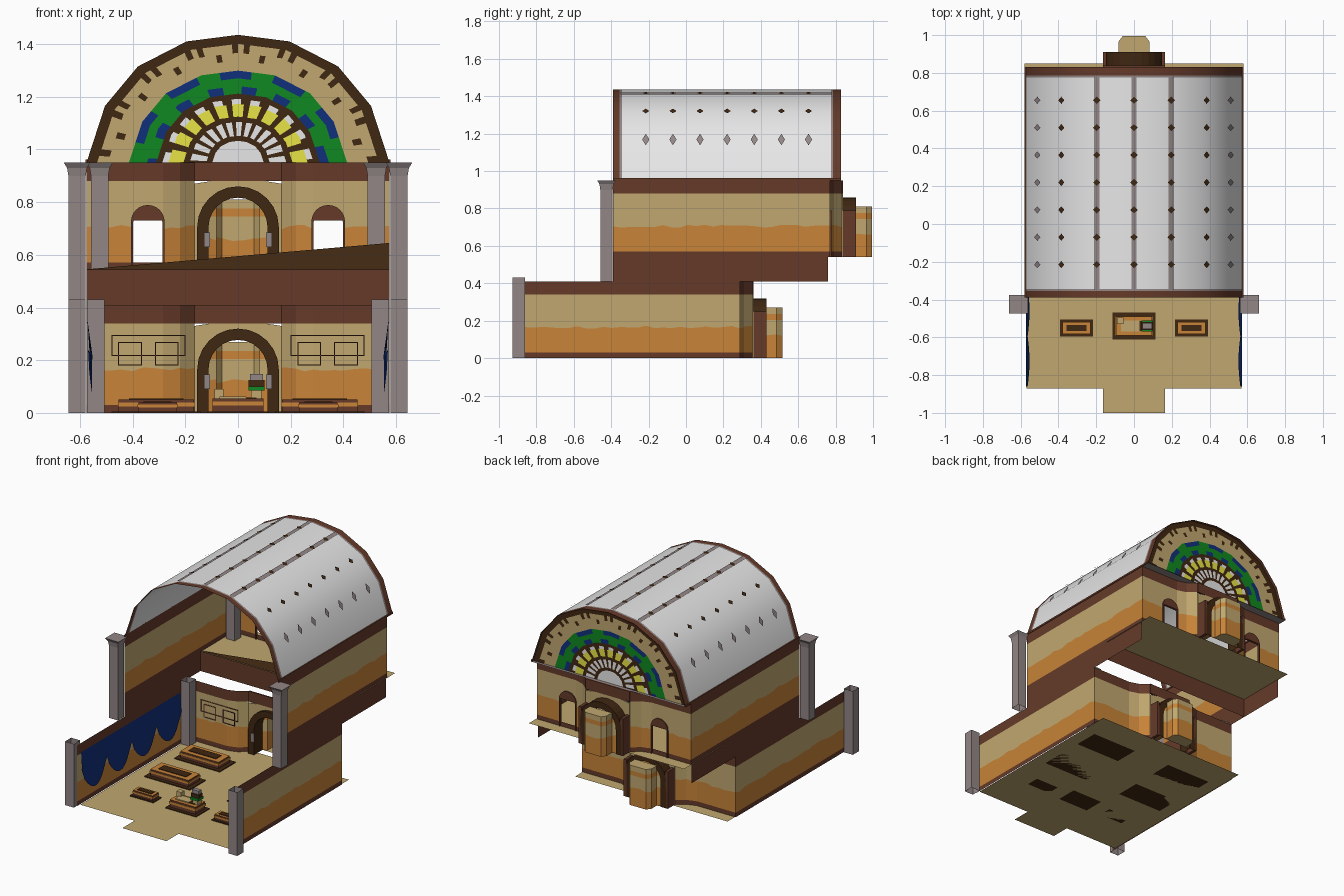
import bpy, math, random
from mathutils import Vector

if "Cube" in bpy.data.objects:
    bpy.data.objects.remove(bpy.data.objects["Cube"])

random.seed(4)
COL = {"tan": (.53, .39, .16), "orange": (.58, .23, .04), "brown": (.13, .042, .022),
       "dark_brown": (.05, .02, .006), "white": (.86, .86, .86), "stone_grey": (.29, .24, .24),
       "blue": (.005, .03, .2), "green": (.005, .25, .015), "yellow": (.8, .78, .06)}
NAMES = list(COL)
MATS = []
for n, c in COL.items():
    m = bpy.data.materials.new(n)
    m.diffuse_color = (*c, 1)
    m.use_nodes = True
    m.node_tree.nodes["Principled BSDF"].inputs["Base Color"].default_value = m.diffuse_color
    MATS.append(m)


def build(name, verts, faces, cols, smooth=False):
    """cols is one colour name or one per face"""
    if isinstance(cols, str):
        cols = [cols] * len(faces)
    used = sorted(set(cols))
    me = bpy.data.meshes.new(name)
    me.from_pydata(verts, [], faces)
    for u in used:
        me.materials.append(MATS[NAMES.index(u)])
    for p, c in zip(me.polygons, cols):
        p.material_index = used.index(c)
        p.use_smooth = smooth
    ob = bpy.data.objects.new(name, me)
    bpy.context.collection.objects.link(ob)
    return ob


def box(name, x0, x1, y0, y1, z0, z1, col, top=None):
    v = [(x, y, z) for z in (z0, z1) for x, y in ((x0, y0), (x1, y0), (x1, y1), (x0, y1))]
    f = [(3, 2, 1, 0), (4, 5, 6, 7)] + [(i, (i + 1) % 4, (i + 1) % 4 + 4, i + 4) for i in range(4)]
    return build(name, v, f, [col, top or col] + [col] * 4)


def wall(name, path, levels, cols, wavy=1, hole=None):
    """Banded wall on a plan path; level number `wavy` gets a ragged edge."""
    pts = [path[0]]
    for a, b in zip(path, path[1:]):
        n = max(1, round(math.dist(a, b) / .045))
        pts += [(a[0] + (b[0] - a[0]) * k / n, a[1] + (b[1] - a[1]) * k / n) for k in range(1, n + 1)]
    L, v, f, c = len(levels), [], [], []
    for x, y in pts:
        for k, z in enumerate(levels):
            v.append((x, y, z + (random.uniform(-.008, .008) if k == wavy else 0)))
    for i in range(len(pts) - 1):
        mx = abs(pts[i][0] + pts[i + 1][0]) / 2
        for k in range(L - 1):
            if hole and hole[0] < mx < hole[1] and hole[2] < (levels[k] + levels[k + 1]) / 2 < hole[3]:
                continue
            f.append((i * L + k, (i + 1) * L + k, (i + 1) * L + k + 1, i * L + k + 1))
            c.append(cols[k])
    return build(name, v, f, c)


def arch(r, spring, z0, n=12):
    return [(-r, z0)] + [(-r * math.cos(math.pi * k / n), spring + r * math.sin(math.pi * k / n))
                         for k in range(n + 1)] + [(r, z0)]


def arch_frame(name, inner, outer, cx, y0, y1, col):
    """Solid band between two matching arch outlines."""
    v, f, n = [], [], len(inner)
    for i, o in zip(inner, outer):
        v += [(cx + i[0], y0, i[1]), (cx + o[0], y0, o[1]), (cx + o[0], y1, o[1]), (cx + i[0], y1, i[1])]
    for i in range(n - 1):
        for k in range(4):
            f.append((i * 4 + k, i * 4 + (k + 1) % 4, i * 4 + 4 + (k + 1) % 4, i * 4 + 4 + k))
    return build(name, v, f, col)


def pillar(name, x, y, z0, z1, flare):
    rings = [(.033, z0), (.033, z1 - .05), (.038, z1 - .02), (.05, z1)] if flare else [(.033, z0), (.033, z1)]
    v = [(x + sx * h, y + sy * h, z) for h, z in rings for sx, sy in ((-1, -1), (1, -1), (1, 1), (-1, 1))]
    f = [(r * 4 + k, r * 4 + (k + 1) % 4, r * 4 + 4 + (k + 1) % 4, r * 4 + 4 + k)
         for r in range(len(rings) - 1) for k in range(4)]
    if flare:
        e = len(v)
        f.append((e - 4, e - 3, e - 2, e - 1))
    build(name, v, f, "stone_grey")


BANDS = ["brown", "orange", "tan", "tan", "brown"]
LV = [0, .03, .165, .19, .34, .41]


# Walls, doorway and entrance bay, shared by both storeys
def storey(tag, y_front, dy, dz, windows):
    lv = [z + dz for z in LV]
    back = .29 + dy
    for s, side in ((-1, "left"), (1, "right")):
        wall(f"{tag}_{side}_wall", [(s * .575, y_front), (s * .575, back)], lv, BANDS, 2)
        wall(f"{tag}_{side}_back_wall",
             [(s * .575, back), (s * .4, back), (s * .285, back), (s * .22, back + .02), (s * .165, back + .065)],
             lv, BANDS, 2, (.285, .4, dz + .03, dz + .19) if windows else None)
        if windows:
            o = arch(.064, dz + .185, dz)
            i = [(x * .87, min(z, dz + .19)) for x, z in o]
            arch_frame(f"{side}_window_frame", i, o, s * .3425, back - .008, back + .008, "brown")
        else:
            # framed wall panels
            for k, (a, b, z0, z1) in enumerate(((.2, .48, .215, .295), (.225, .315, .18, .27), (.365, .455, .18, .27))):
                t = .004
                for n, e in enumerate(((a, b, z0, z0 + t), (a, b, z1 - t, z1), (a, a + t, z0, z1), (b - t, b, z0, z1))):
                    xs = sorted((s * e[0], s * e[1]))
                    box(f"{side}_panel_{k}_{n}", *xs, back - .006, back - .002, e[2], e[3], "brown")
    # arched doorway with its surrounding wall
    y = back + .04
    outer = arch(.155, dz + .165, dz)
    arch_frame(f"{tag}_door_arch", arch(.112, dz + .165, dz), outer, 0, y, y + .1, "dark_brown")
    rect = []
    for x, z in outer:
        q = max(abs(x) / .165, (z - dz - .165) / .175)
        rect.append((x / q, dz + .165 + (z - dz - .165) / q) if z > dz + .165 else (math.copysign(.165, x), z))
    arch_frame(f"{tag}_door_wall", outer, rect, 0, y + .02, y + .03, "tan")
    box(f"{tag}_door_lintel", -.165, .165, y + .02, y + .03, dz + .34, dz + .41, "brown")
    for s in (-1, 1):
        box(f"{tag}_door_jamb", min(s * .165, s * .145), max(s * .165, s * .145), y + .03, y + .1, dz, dz + .25, "brown")
        box(f"{tag}_door_plaque", s * .118 - .012, s * .118 + .012, y - .006, y, dz + .09, dz + .145, "stone_grey")
    bay = [(-.112, y + .09), (-.082, y + .1), (-.082, y + .155), (-.06, y + .185),
           (.06, y + .185), (.082, y + .155), (.082, y + .1), (.112, y + .09)]
    wall(f"{tag}_entrance_bay", bay, [dz, dz + .12, dz + .205, dz + .235, dz + .27], ["orange", "tan", "orange", "tan"])
    build(f"{tag}_bay_roof", [(x, yy, dz + .27) for x, yy in bay[1:-1]], [range(6)], "tan")
    build(f"{tag}_bay_floor", [(x, yy, dz + .001) for x, yy in bay], [range(8)], "tan")


storey("lower", -.9, 0, 0, False)
storey("upper", -.39, .48, .54, True)

# Floors, balcony and skirts
build("lower_floor", [(-.165, -1, 0), (.165, -1, 0), (.165, -.87, 0), (.57, -.87, 0), (.57, .37, 0),
                      (-.57, .37, 0), (-.57, -.87, 0), (-.165, -.87, 0)], [range(8)], "tan")
build("balcony_floor", [(-.58, .42, .54), (.58, .42, .54), (.58, .85, .54), (-.58, .85, .54)], [range(4)], "tan")
build("balcony_fascia", [(-.575, .42, .41), (.575, .42, .41), (.575, .42, .545), (-.575, .42, .545)], [range(4)], "brown")
build("balcony_slope", [(-.575, .425, .545), (.575, .425, .545), (.575, .5, .645)], [range(3)], "dark_brown")
for s in (-1, 1):
    build("side_skirt", [(s * .575, -.39, .41), (s * .575, .76, .41), (s * .575, .76, .54), (s * .575, -.39, .54)],
          [range(4)], "brown")
    pillar("front_pillar_lower", s * .611, -.895, 0, .43, False)
    pillar("inner_pillar_lower", s * .54, .24, 0, .43, False)
    pillar("front_pillar_upper", s * .611, -.425, .41, .95, True)
    pillar("inner_pillar_upper", s * .525, .7, .54, .95, True)

# Barrel vault
HALF = [(.575, .95), (.505, 1.165), (.38, 1.315), (.195, 1.41)]
PROF = HALF + [(0, 1.435)] + [(-x, z) for x, z in reversed(HALF)]
ys = [-.39, -.355, -.343, .775, .787, .83]
v = [(x, y, z) for x, z in PROF for y in ys]
f, c = [], []
for i in range(8):
    for k in range(5):
        f.append((i * 6 + k, i * 6 + k + 1, i * 6 + k + 7, i * 6 + k + 6))
        c.append(("brown", "stone_grey", "white", "stone_grey", "brown")[k])
build("barrel_vault", v, f, c, True)

# Vault ribs and diamond ornaments
for i, (x, z) in enumerate(PROF):
    a, b = PROF[max(i - 1, 0)], PROF[min(i + 1, 8)]
    t = Vector((b[0] - a[0], 0, b[1] - a[1])).normalized()
    nrm = Vector((-t.z, 0, t.x))
    if nrm.dot(Vector((x, 0, z - .95))) < 0:
        nrm = -nrm
    p = Vector((x, 0, z)) + nrm * .005
    if i in (0, 8):
        box("eave_strip", x - .004, x + .004, -.39, .83, .95, .962, "brown")
        continue
    if i in (3, 4, 5):
        w = t * .014
        build("vault_rib", [p - w + Vector((0, -.35, 0)), p + w + Vector((0, -.35, 0)),
                            p + w + Vector((0, .78, 0)), p - w + Vector((0, .78, 0))], [range(4)], "stone_grey")
    h = .035 if i in (1, 7) else .02
    q = p + nrm * .003
    for k in range(7):
        y = Vector((0, -.215 + .145 * k, 0))
        build("vault_diamond", [q + y - t * h, q + y + Vector((0, .019, 0)), q + y + t * h, q + y - Vector((0, .019, 0))],
              [range(4)], "stone_grey" if i in (1, 7) else "dark_brown")

# Rose pattern closing the back of the vault
SUB = 8
ring = [((PROF[i][0] * (SUB - k) + PROF[i + 1][0] * k) / SUB, (PROF[i][1] * (SUB - k) + PROF[i + 1][1] * k) / SUB)
        for i in range(8) for k in range(SUB)] + [PROF[8]]
US = [0, .17, .21, .25, .32, .36, .46, .5, .54, .6, .66, .72, .8, .86, .93, 1]


def rose(k, j):
    if k == 0: return "white"
    if k in (1, 4, 7): return "dark_brown"
    if k in (2, 3): return "white" if j % 5 < 3 else "dark_brown"
    if k == 5: return "yellow" if j % 6 < 4 else "dark_brown"
    if k == 6: return "white" if j % 6 in (1, 2, 3) else "dark_brown"
    if k == 8: return "blue" if j % 9 < 4 else "green"
    if k == 9: return "green"
    if k == 10: return "green" if j % 12 < 5 else "blue"
    if k == 12: return "dark_brown" if j % 8 == 3 else "tan"
    if k == 13: return "dark_brown" if j % 8 in (0, 6) else "tan"
    return "dark_brown" if k == 14 else "tan"


N = len(ring)
v = [(x * u, .81, .95 + (z - .95) * u) for u in US for x, z in ring]
f, c = [], []
for k in range(len(US) - 1):
    for j in range(N - 1):
        a = k * N + j
        f.append((a + 1, a + N + 1, a + N) if k == 0 else (a, a + 1, a + N + 1, a + N))
        if k == 0:
            f[-1] = (0, a + N + 1, a + N)
        c.append(rose(k, j))
build("rose_gable", v, f, c)
build("gable_soffit", [(-.575, .77, .95), (.575, .77, .95), (.575, .83, .95), (-.575, .83, .95)], [range(4)], "stone_grey")

# Scalloped curtains along the lower side walls
for s in (-1, 1):
    for k in range(4):
        y0 = -.86 + .265 * k
        v, f = [], []
        for j in range(11):
            w = math.sin(math.pi * j / 10)
            for z, d in ((.35, .004), (.22, .012 + .01 * w), (.24 - .16 * w ** .6, .006 + .014 * w)):
                v.append((s * (.575 - d), y0 + .0265 * j, z))
        for j in range(10):
            f += [(j * 3 + r, j * 3 + 3 + r, j * 3 + 4 + r, j * 3 + 1 + r) for r in (0, 1)]
        build("curtain", v, f, "blue", True)


# Low tables standing on dark mats
def table(name, x, y, w, d, h):
    box(name + "_mat", x - w / 2, x + w / 2, y - d / 2, y + d / 2, 0, .006, "dark_brown")
    w, d = w * .84, d * .7
    box(name + "_body", x - w / 2, x + w / 2, y - d / 2, y + d / 2, .006, h, "brown", "orange")
    box(name + "_band", x - w / 2 - .003, x + w / 2 + .003, y - d / 2 - .003, y + d / 2 + .003, h * .5, h * .8, "orange")
    box(name + "_inlay", x - w * .36, x + w * .36, y - d * .25, y + d * .25, h, h + .004, "dark_brown")


for s in (-1, 1):
    table("long_table_back", s * .31, .09, .34, .17, .05)
    table("long_table_middle", s * .31, -.23, .34, .17, .05)
    table("small_table", s * .305, -.55, .175, .09, .04)
table("centre_table", 0, -.54, .23, .145, .055)
box("tray", -.07, .03, -.57, -.51, .055, .062, "tan")
box("jug", -.09, -.055, -.53, -.495, .055, .09, "tan")
box("plant_pot", .05, .09, -.56, -.52, .055, .085, "tan")
box("plant_leaves", .04, .1, -.57, -.51, .085, .1, "green")
box("lamp_box", .04, .1, -.56, -.52, .1, .125, "dark_brown")
box("lamp_top", .045, .095, -.555, -.525, .125, .148, "stone_grey")
